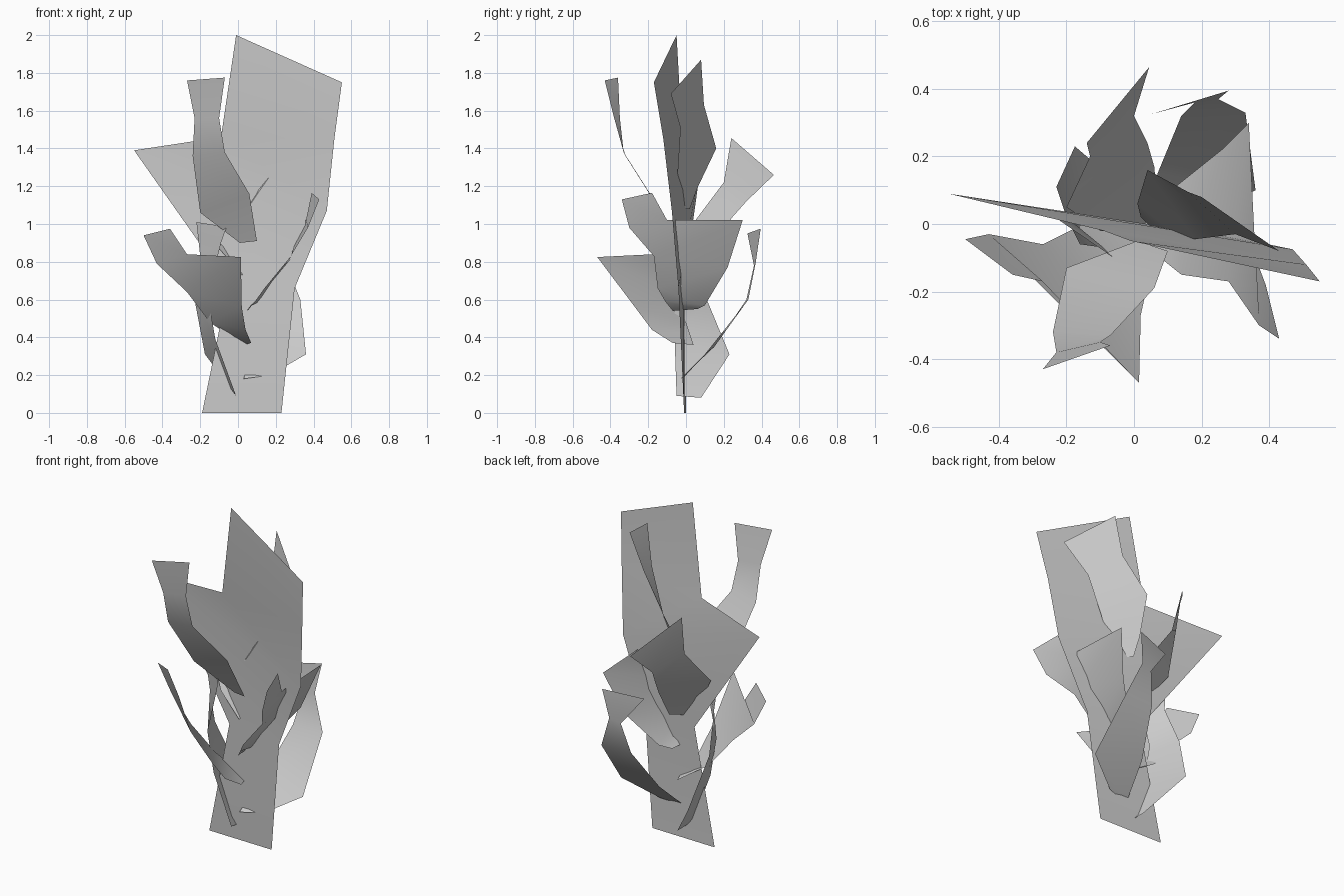
import bpy
import bmesh
from math import radians

# Remove the default cube only
default_cube = bpy.data.objects.get("Cube")
if default_cube:
    bpy.data.objects.remove(default_cube, do_unlink=True)


def make_material(name, value):
    """One plain grey material, shown alike in viewport and render."""
    colour = (value, value, value, 1)
    material = bpy.data.materials.new(name)
    material.use_nodes = True
    material.diffuse_color = colour
    shader = material.node_tree.nodes["Principled BSDF"]
    shader.inputs["Base Color"].default_value = colour
    return material


leaf_grey = make_material("leaf_grey", .6)


def make_leaf(name, left_edge, right_edge):
    """Loft a thin leaf blade between two edge paths that run tip to base."""
    bm = bmesh.new()
    rows = [(bm.verts.new(left), bm.verts.new(right))
            for left, right in zip(left_edge, right_edge)]
    for upper, lower in zip(rows, rows[1:]):
        bm.faces.new((upper[0], lower[0], lower[1], upper[1]))
    bmesh.ops.recalc_face_normals(bm, faces=bm.faces[:])

    mesh = bpy.data.meshes.new(name)
    bm.to_mesh(mesh)
    bm.free()
    mesh.materials.append(leaf_grey)
    leaf = bpy.data.objects.new(name, mesh)
    bpy.context.collection.objects.link(leaf)

    # Soft shading along the bends of the blade
    bpy.ops.object.select_all(action="DESELECT")
    leaf.select_set(True)
    bpy.context.view_layer.objects.active = leaf
    bpy.ops.object.shade_smooth_by_angle(angle=radians(80))
    return leaf


# Tall central leaf, with a side lobe
make_leaf(
    "central_leaf",
    left_edge=[(-.01, -.05, 2), (-.09, -.02, 1.46), (-.55, .09, 1.39),
               (-.05, -.01, .68), (-.19, 0, 0)],
    right_edge=[(.55, -.17, 1.75), (.51, -.12, 1.45), (.47, -.075, 1.07),
                (.3, -.04, .66), (.23, -.01, 0)])

# Upper leaf that curls towards the front
make_leaf(
    "upper_front_leaf",
    left_edge=[(-.27, -.43, 1.76), (-.23, -.38, 1.56), (-.24, -.32, 1.36),
               (-.2, -.13, 1.06), (.01, -.05, .9)],
    right_edge=[(-.07, -.36, 1.775), (-.1, -.35, 1.56), (-.07, -.33, 1.38),
                (.06, -.19, 1.16), (.1, -.08, .91)])

# Upper leaf tucked behind the central one
make_leaf(
    "upper_back_leaf",
    left_edge=[(.43, -.08, 1.69), (.3, -.03, 1.51), (.18, -.045, 1.27),
               (.11, -.02, 1.17), (.05, -.01, 1.08)],
    right_edge=[(.2, .08, 1.87), (.16, .095, 1.63), (.04, .16, 1.4),
                (.01, .06, 1.19), (.02, .02, 1.08)])

# Middle leaf that leans backwards
make_leaf(
    "middle_back_leaf",
    left_edge=[(-.14, .24, 1.455), (-.13, .2, 1.22), (-.2, .05, 1.02),
               (-.1, -.02, .87), (.02, -.02, .73)],
    right_edge=[(.045, .465, 1.26), (0, .32, 1.12), (.04, .24, 1.03),
                (.06, .17, .92), (.07, .06, .75)])

# Lobed leaf that bends out to the +x side
make_leaf(
    "left_side_leaf",
    left_edge=[(.43, -.34, 1.13), (.37, -.3, .98), (.28, -.17, .83),
               (.14, -.15, .66), (.09, -.11, .59), (.05, -.07, .54)],
    right_edge=[(.39, -.18, 1.165), (.36, -.1, 1.02), (.34, .3, 1.02),
                (.26, .22, .77), (.11, .1, .57), (.05, .06, .55)])

# Lobed leaf that bends out to the -x side and the front
make_leaf(
    "right_side_leaf",
    left_edge=[(-.5, -.045, .94), (-.43, -.03, .79), (-.27, -.06, .64),
               (-.15, 0, .48), (-.06, .02, .42), (.03, .04, .36)],
    right_edge=[(-.36, -.15, .975), (-.27, -.17, .84), (.015, -.47, .825),
                (.02, -.27, .56), (.04, -.18, .44), (.07, -.07, .37)])

# Low leaf that curls up at the back
make_leaf(
    "lower_back_leaf",
    left_edge=[(.28, .395, .975), (.25, .37, .8), (.33, .33, .6),
               (.36, .1, .31), (.17, 0, .2)],
    right_edge=[(.05, .325, .95), (.18, .36, .78), (.14, .32, .6),
                (.07, .15, .35), (.03, -.03, .18)])

# Low upright leaf on the -x side
make_leaf(
    "lower_right_leaf",
    left_edge=[(-.22, .01, 1.01), (-.2, .02, .83), (-.23, .11, .6),
               (-.175, .23, .31), (0, .08, .08)],
    right_edge=[(-.06, -.1, .985), (-.09, -.07, .9), (-.16, -.06, .62),
                (-.12, -.06, .39), (-.01, -.05, .09)])
